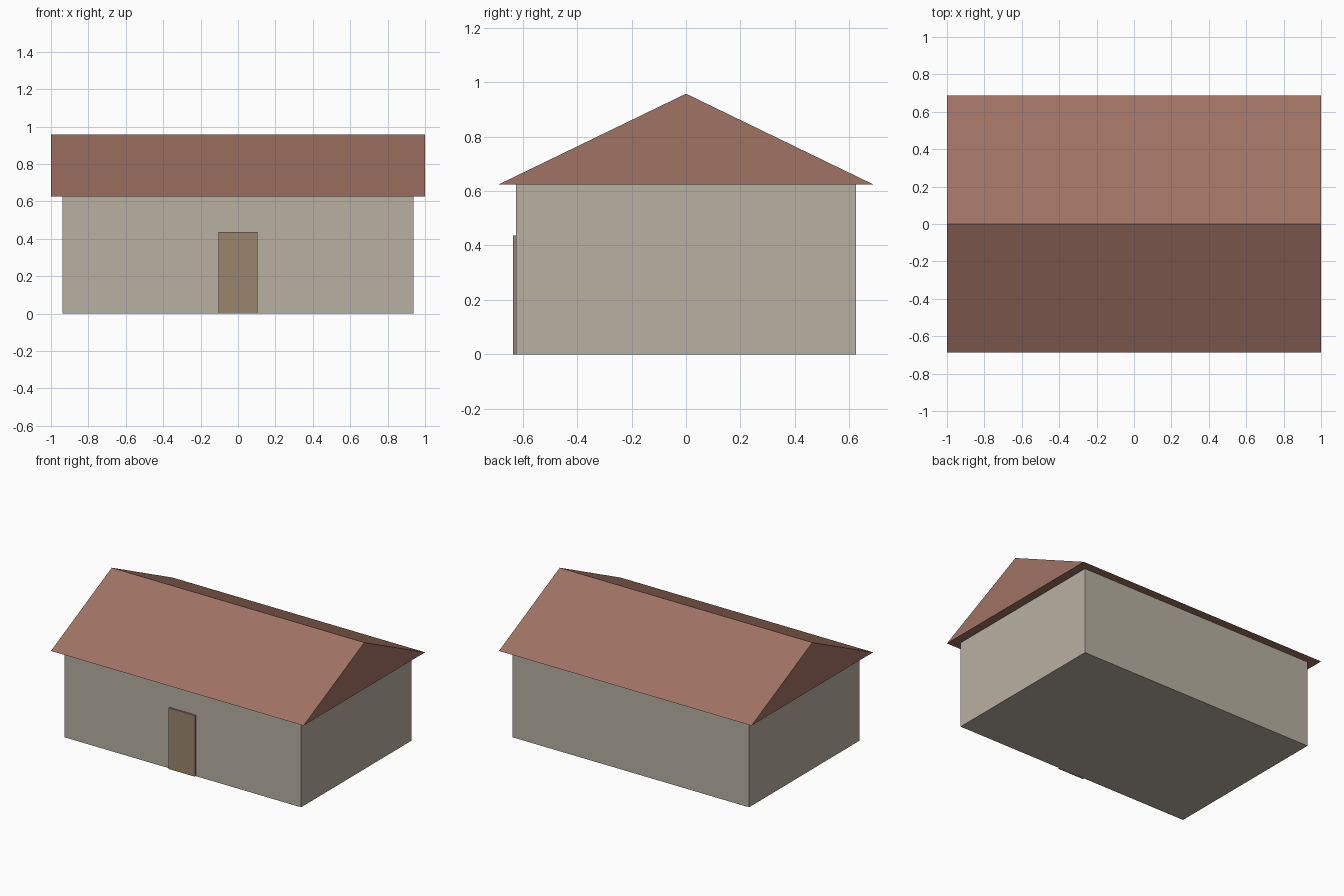
import bpy
import bmesh

cube = bpy.data.objects.get("Cube")
if cube:
    bpy.data.objects.remove(cube, do_unlink=True)


def material(name, rgb):
    mat = bpy.data.materials.new(name)
    mat.use_nodes = True
    color = (*rgb, 1.0)
    mat.diffuse_color = color
    mat.node_tree.nodes["Principled BSDF"].inputs["Base Color"].default_value = color
    return mat


def prism(name, profile, x_half, mat):
    """Extrude a (y, z) outline along x, symmetric about the centre."""
    bm = bmesh.new()
    face = bm.faces.new([bm.verts.new((-x_half, y, z)) for y, z in profile])
    ext = bmesh.ops.extrude_face_region(bm, geom=[face])
    verts = [g for g in ext["geom"] if isinstance(g, bmesh.types.BMVert)]
    bmesh.ops.translate(bm, verts=verts, vec=(2 * x_half, 0, 0))
    bmesh.ops.recalc_face_normals(bm, faces=bm.faces)
    mesh = bpy.data.meshes.new(name)
    bm.to_mesh(mesh)
    bm.free()
    mesh.materials.append(mat)
    obj = bpy.data.objects.new(name, mesh)
    bpy.context.collection.objects.link(obj)
    return obj


def rectangle(y0, y1, z0, z1):
    return [(y0, z0), (y1, z0), (y1, z1), (y0, z1)]


plaster = material("warm grey plaster", (0.479, 0.434, 0.361))
tile = material("red brown tile", (0.352, 0.168, 0.127))
wood = material("brown wood", (0.319, 0.235, 0.156))

EAVE = 0.625

# Walls
prism("walls", rectangle(-0.625, 0.625, 0, EAVE), 0.9375, plaster)

# Gabled roof with a small overhang all round
prism("roof", [(-0.6875, EAVE), (0.6875, EAVE), (0, 0.958)], 1.0, tile)

# Door standing slightly proud of the front wall
prism("door", rectangle(-0.636, -0.615, 0, 0.4375), 0.104, wood)
